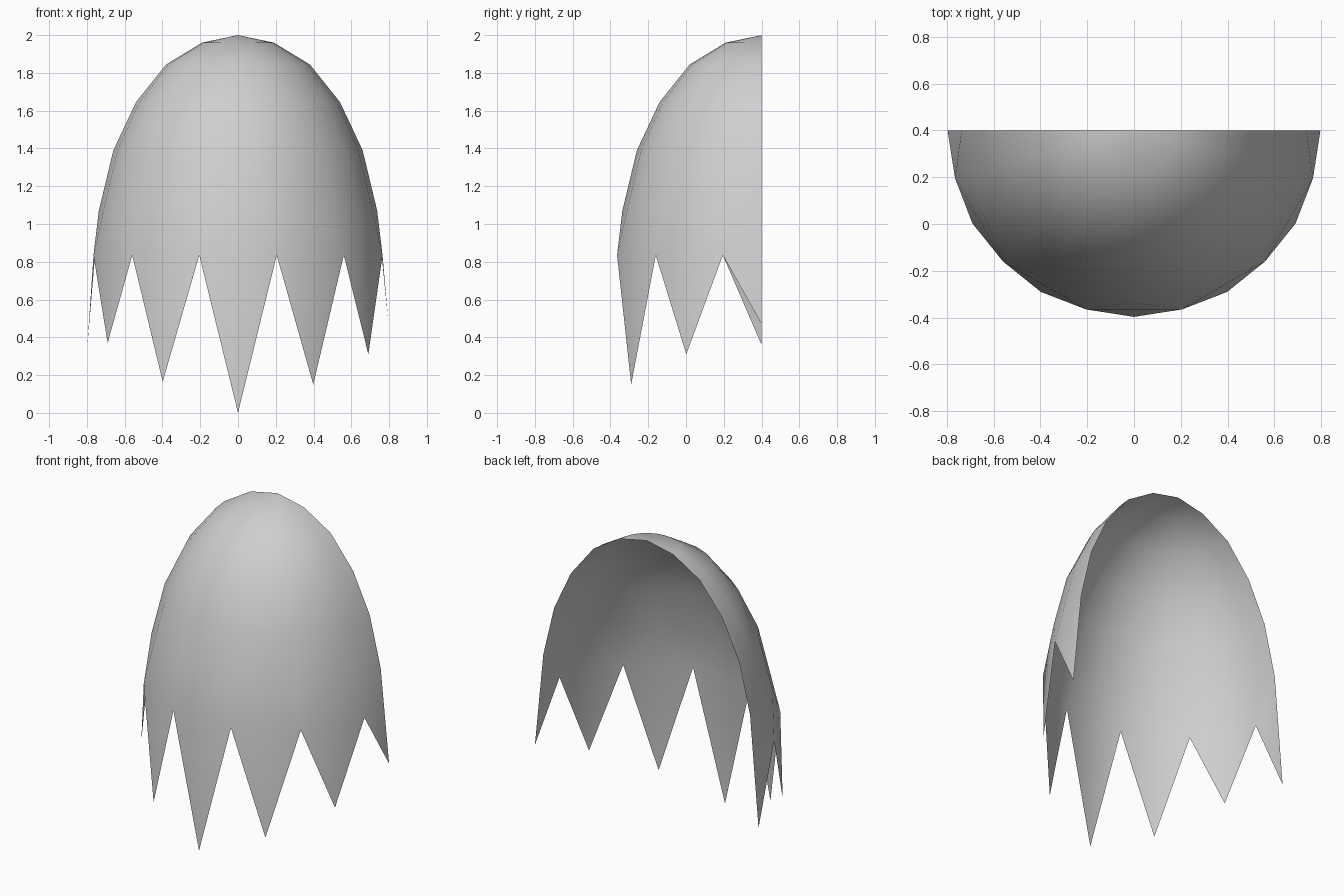
import bpy, bmesh
from math import sin, cos, pi

cube = bpy.data.objects.get("Cube")
if cube:
    bpy.data.objects.remove(cube, do_unlink=True)

# Shell colour
grey = bpy.data.materials.new("light_grey")
grey.use_nodes = True
colour = (0.62, 0.62, 0.62, 1)
grey.diffuse_color = colour
grey.node_tree.nodes["Principled BSDF"].inputs["Base Color"].default_value = colour

SEGMENTS = 12          # across the half turn
BACK_Y = 0.4           # plane of the open back
RINGS = [(0.19, 1.96), (0.38, 1.845), (0.54, 1.645), (0.66, 1.39), (0.737, 1.07)]
TIP_HEIGHTS = [0.47, 0.31, 0.15, 0.0, 0.165, 0.37, 0.36]   # left to right
VALLEY = (0.792, 0.835)
TIP_RADIUS = 0.797

bm = bmesh.new()


def point(i, radius, z):
    a = pi * i / SEGMENTS
    return bm.verts.new((radius * cos(a), BACK_Y - radius * sin(a), z))


# Half dome
crown = bm.verts.new((0, BACK_Y, 2))
rings = [[point(i, r, z) for i in range(SEGMENTS + 1)] for r, z in RINGS]
for i in range(SEGMENTS):
    bm.faces.new((crown, rings[0][i + 1], rings[0][i]))
    for up, low in zip(rings, rings[1:]):
        bm.faces.new((up[i], up[i + 1], low[i + 1], low[i]))

# Jagged hem: tips on even columns, valleys on odd ones
base = rings[-1]
hem = [point(i, *VALLEY) if i % 2 else point(i, TIP_RADIUS, TIP_HEIGHTS[i // 2])
       for i in range(SEGMENTS + 1)]
for i in range(1, SEGMENTS - 2, 2):
    bm.faces.new((base[i], base[i + 1], hem[i]))
    bm.faces.new((base[i + 1], base[i + 2], hem[i + 2]))
    bm.faces.new((base[i + 1], hem[i + 2], hem[i]))
    bm.faces.new((hem[i], hem[i + 2], hem[i + 1]))

# Half teeth at the two back edges
n = SEGMENTS
bm.faces.new((base[0], base[1], hem[1]))
bm.faces.new((base[0], hem[1], hem[0]))
bm.faces.new((base[n - 1], base[n], hem[n - 1]))
bm.faces.new((base[n], hem[n], hem[n - 1]))

for face in bm.faces:
    face.smooth = True
mesh = bpy.data.meshes.new("jagged_half_shell")
bm.to_mesh(mesh)
bm.free()
mesh.materials.append(grey)
shell = bpy.data.objects.new("jagged_half_shell", mesh)
bpy.context.collection.objects.link(shell)
